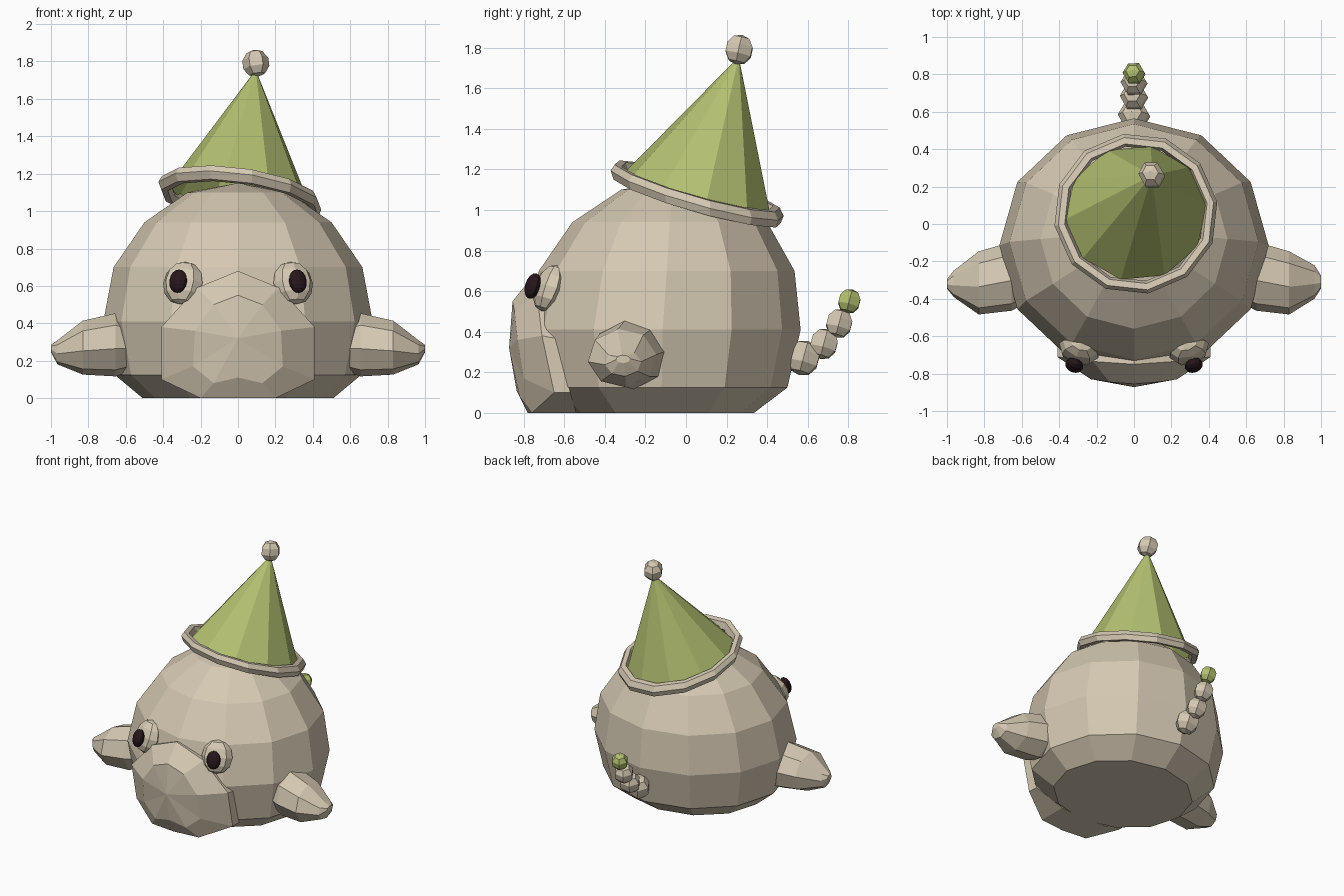
import bpy, bmesh, math
from mathutils import Vector, Matrix, Euler

if "Cube" in bpy.data.objects:
    bpy.data.objects.remove(bpy.data.objects["Cube"])


def mat(name, rgb):
    m = bpy.data.materials.new(name)
    m.diffuse_color = (*rgb, 1)
    m.use_nodes = True
    m.node_tree.nodes["Principled BSDF"].inputs["Base Color"].default_value = m.diffuse_color
    return m


BEIGE = mat("beige", (0.67, 0.585, 0.45))
GREEN = mat("leaf_green", (0.45, 0.53, 0.165))
DARK = mat("dark_brown", (0.02, 0.008, 0.011))


def finish(name, bm, material):
    bmesh.ops.recalc_face_normals(bm, faces=bm.faces)
    me = bpy.data.meshes.new(name)
    bm.to_mesh(me)
    bm.free()
    me.materials.append(material)
    ob = bpy.data.objects.new(name, me)
    bpy.context.collection.objects.link(ob)
    return ob


def loft(name, rings, material, start=True, end=True, loop=False, tip=None):
    """Skin a list of point rings; optional caps, pointed tip or closed loop."""
    bm = bmesh.new()
    vs = [[bm.verts.new(p) for p in r] for r in rings]
    n = len(vs[0])
    pairs = list(zip(vs, vs[1:])) + ([(vs[-1], vs[0])] if loop else [])
    for a, b in pairs:
        for i in range(n):
            j = (i + 1) % n
            bm.faces.new((a[i], a[j], b[j], b[i]))
    if start:
        bm.faces.new(vs[0])
    if tip:
        t = bm.verts.new(tip)
        for i in range(n):
            bm.faces.new((vs[-1][i], vs[-1][(i + 1) % n], t))
    elif end:
        bm.faces.new(vs[-1])
    return finish(name, bm, material)


def ball(name, loc, scale, material, seg=6, rings=4, rot=(0, 0, 0)):
    bm = bmesh.new()
    m = Matrix.LocRotScale(Vector(loc), Euler(rot), Vector(scale))
    bmesh.ops.create_uvsphere(bm, u_segments=seg, v_segments=rings, radius=1, matrix=m)
    return finish(name, bm, material)


def circle(n, phase=0):
    return [(math.cos(2 * math.pi * i / n + phase), math.sin(2 * math.pi * i / n + phase))
            for i in range(n)]


# Body: flat-bottomed faceted dome, rows are z, x radius, y radius, y centre
body_rows = [(0, .51, .455, -.12), (.125, .66, .62, -.12), (.41, .72, .68, -.115),
             (.70, .665, .63, -.095), (.94, .50, .48, -.08), (1.10, .27, .26, -.06)]
loft("body", [[(rx * c, cy + ry * s, z) for c, s in circle(12)]
              for z, rx, ry, cy in body_rows], BEIGE, tip=(0, -.05, 1.15))


# Snout: shallow faceted dome with a thick rim
def mirrored(half):
    return half + [(-x, y, z) for x, y, z in half[-2:0:-1]]


rim = mirrored([(0, -.75, .68), (.22, -.735, .59), (.41, -.71, .38),
                (.41, -.65, .10), (.2, -.76, 0), (0, -.78, 0)])
dome = mirrored([(0, -.855, .55), (.13, -.845, .50), (.23, -.83, .36),
                 (.24, -.80, .17), (.13, -.82, .08), (0, -.835, .11)])
back = [(x, y + (.08 if z > .05 else .22), z - (.015 if z > .3 else 0)) for x, y, z in rim]
loft("snout", [back, rim, dome], BEIGE, tip=(0, -.872, .32))

# Flippers: eight-sided stubs narrowing outward; rows are x, y, z, y radius, z radius
for side, name, tip_y, tip_r in ((1, "right_flipper", -.31, .07), (-1, "left_flipper", -.32, .05)):
    rows = [(.55, -.27, .28, .14, .13), (.655, -.28, .285, .185, .17),
            (.83, -.315, .27, .17, .145), (.965, tip_y, .245, tip_r + .02, .065),
            (1.0, tip_y, .265, tip_r * .5, .02)]
    loft(name, [[(side * x, cy + ry * c, cz + rz * s) for c, s in circle(8, .12)]
                for x, cy, cz, ry, rz in rows], BEIGE)

# Eyes and pupils
for side, label in ((1, "right"), (-1, "left")):
    ball(label + "_eye", (side * .295, -.675, .615), (.112, .07, .12), BEIGE, 8, 6,
         (-.35, 0, side * .35))
    ball(label + "_pupil", (side * .32, -.755, .625), (.05, .036, .065), DARK, 12, 8,
         (-.3, 0, side * .4))


# Hat: leaning cone resting in a tilted brim
def tilted(x, y, dz=0):
    return (x, y, 1.085 - .13 * x - .28 * (y - .05) + dz)


POINT = (.095, .26, 1.755)
loft("hat_cone", [[tilted(.01 + .38 * c, .06 + .365 * s) for c, s in circle(10, .1)]],
     GREEN, start=False, tip=POINT)
section = [(.37, -.01), (.385, .035), (.42, .035), (.44, 0), (.425, -.04), (.39, -.04)]
loft("hat_brim", [[tilted(.01 + r * c, .055 + r * s * .98, h) for r, h in section]
                  for c, s in circle(12, .15)], BEIGE, start=False, end=False, loop=True)
ball("hat_pompom", (.095, .262, 1.79), (.072, .078, .075), BEIGE, 6, 5, (-.25, 0, math.pi / 6))

# Tail: a rising chain of beads ending in a green tip
for i, (y, z, r) in enumerate([(.58, .27, .088), (.68, .34, .077),
                               (.755, .44, .073), (.805, .55, .062)]):
    ball("tail_tip" if i == 3 else "tail_bead_%d" % (i + 1), (0, y, z), (r, r, r),
         GREEN if i == 3 else BEIGE, 6, 5, (-.3, 0, math.pi / 6))
